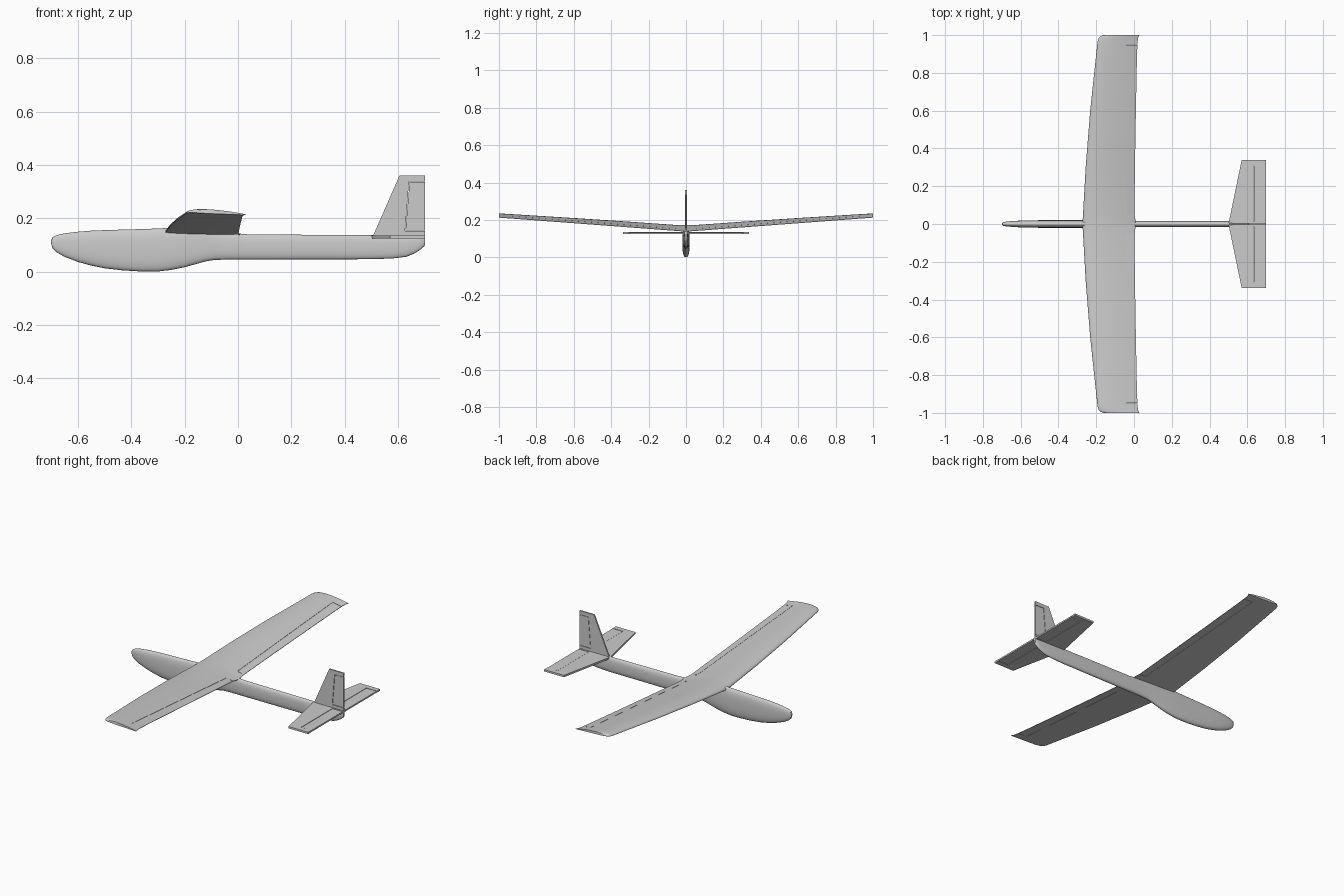
import bpy, bmesh
from math import sin, cos, pi, copysign

if "Cube" in bpy.data.objects:
    bpy.data.objects.remove(bpy.data.objects["Cube"])


def lerp_table(table, v):
    """Linear look-up in rows sorted by their first value."""
    for a, b in zip(table, table[1:]):
        if v <= b[0]:
            f = (v - a[0]) / (b[0] - a[0])
            return [p + (q - p) * f for p, q in zip(a, b)][1:]
    return list(table[-1][1:])


def finish(name, bm, mirror=False, angle=35):
    bmesh.ops.recalc_face_normals(bm, faces=bm.faces)
    me = bpy.data.meshes.new(name)
    bm.to_mesh(me)
    bm.free()
    ob = bpy.data.objects.new(name, me)
    bpy.context.collection.objects.link(ob)
    bpy.ops.object.select_all(action='DESELECT')
    ob.select_set(True)
    bpy.context.view_layer.objects.active = ob
    bpy.ops.object.shade_smooth_by_angle(angle=angle * pi / 180)
    if mirror:
        m = ob.modifiers.new("mirror", 'MIRROR')
        m.use_axis = (False, True, False)
    return ob


def loft(name, rings, cap_start=True, mirror=False):
    bm = bmesh.new()
    vs = [[bm.verts.new(p) for p in r] for r in rings]
    n = len(vs[0])
    for a, b in zip(vs, vs[1:]):
        for i in range(n):
            j = (i + 1) % n
            bm.faces.new((a[i], a[j], b[j], b[i]))
    if cap_start:
        bm.faces.new(vs[0])
    bm.faces.new(vs[-1])
    return finish(name, bm, mirror)


def plate(name, pts, thick, upright, mid=0.0, mirror=False):
    """Flat panel from an outline, upright in xz or lying in xy."""
    bm = bmesh.new()

    def place(p, d):
        return (p[0], d, p[1]) if upright else (p[0], p[1], mid + d)
    f = bm.faces.new([bm.verts.new(place(p, -thick / 2)) for p in pts])
    r = bmesh.ops.extrude_face_region(bm, geom=[f])
    top = [v for v in r['geom'] if isinstance(v, bmesh.types.BMVert)]
    bmesh.ops.translate(bm, verts=top, vec=(0, thick, 0) if upright else (0, 0, thick))
    return finish(name, bm, mirror)


# Fuselage: x, bottom, top, half width
body = [(-0.70, .104, .118, .004), (-0.695, .088, .129, .009), (-0.68, .073, .137, .012),
        (-0.65, .056, .144, .015), (-0.60, .037, .150, .018), (-0.55, .023, .154, .019),
        (-0.50, .013, .156, .020), (-0.43, .005, .158, .020), (-0.36, .001, .160, .020),
        (-0.30, .001, .162, .020), (-0.25, .007, .165, .020), (-0.20, .017, .166, .019),
        (-0.15, .031, .163, .018), (-0.12, .039, .159, .018), (-0.09, .044, .154, .017),
        (-0.04, .046, .147, .017), (0.04, .046, .140, .017), (0.50, .047, .137, .015),
        (0.58, .050, .136, .013), (0.63, .056, .135, .012), (0.66, .068, .134, .010),
        (0.68, .080, .133, .009), (0.698, .095, .132, .007), (0.70, .100, .131, .006)]
rings = []
for x, zb, zt, w in body:
    ring = []
    for k in range(32):
        a = 2 * pi * k / 32
        c, s = cos(a), sin(a)
        ring.append((x, w * copysign(abs(c) ** .8, c),
                     (zb + zt) / 2 + (zt - zb) / 2 * copysign(abs(s) ** .8, s)))
    rings.append(ring)
loft("fuselage", rings)

# Wing plan: y, leading edge x, trailing edge x, thickness
plan = [(0, -.272, .006, .028), (.02, -.272, .008, .027), (.05, -.27, .002, .024),
        (.3, -.256, .005, .023), (.6, -.232, .010, .020), (.9, -.2, .016, .016),
        (.965, -.193, .019, .015), (.985, -.187, .022, .0145), (.995, -.176, .026, .0135),
        (1.0, -.158, .029, .012)]
HINGE, GAP = -0.04, 0.0015


def wing_ring(y, xa=None, xb=None, n=14):
    le, te, th = lerp_table(plan, y)
    ta = 0 if xa is None else (xa - le) / (te - le)
    tb = 1 if xb is None else (xb - le) / (te - le)
    up, low = [], []
    for k in range(n + 1):
        f = k / n
        t = ta + (tb - ta) * (1 - cos(f * pi / 2) if xa is None else f)
        x = le + (te - le) * t
        z = .148 + .075 * y - .009 * t
        shape = 2.6 * (t ** .5) * (1 - t) * (1 - .15 * t)
        up.append((x, y, z + th * shape + .0015))
        low.append((x, y, z - th * .12 * min(1, shape) - .001))
    return up[::-1] + low


def wing_part(name, ys, **k):
    loft(name, [wing_ring(y, **k) for y in ys], cap_start=ys[0] > 0, mirror=True)


# Wing panels and trailing edge pieces, both sides
wing_part("wing", [p[0] for p in plan], xb=HINGE)
wing_part("wing_root_edge", [0, .02, .035, .05], xa=HINGE)
wing_part("aileron", [.05 + GAP, .3, .6, .9, .95 - GAP], xa=HINGE + GAP)
wing_part("wing_tip_edge", [.95, .965, .985, .995, 1.0], xa=HINGE)

# Fin and rudder
plate("fin", [(.503, .128), (.605, .36), (.70, .36), (.70, .338), (.641, .338),
              (.626, .153), (.70, .153), (.70, .128)], .009, True)
plate("rudder", [(.643, .336), (.70, .336), (.70, .155), (.628, .155)], .008, True)

# Tailplane and elevators, both sides
plate("tailplane", [(.50, 0), (.57, .338), (.70, .338), (.70, .308), (.632, .308),
                    (.632, .012), (.70, .012), (.70, 0)], .011, False, .130, True)
plate("elevator", [(.634, .306), (.70, .306), (.70, .014), (.634, .014)],
      .009, False, .130, True)
